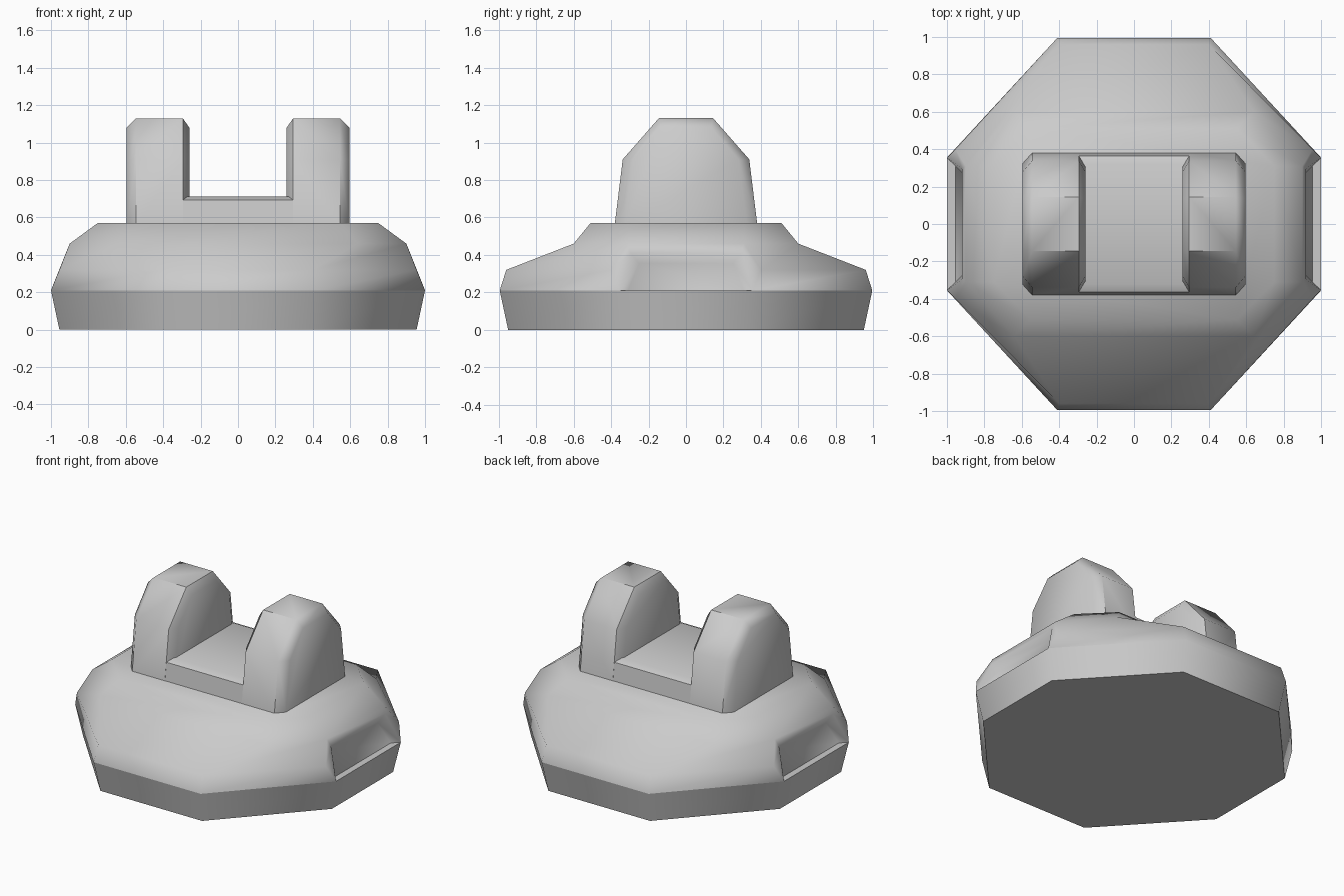
import bpy, bmesh, math

if "Cube" in bpy.data.objects:
    bpy.data.objects.remove(bpy.data.objects["Cube"])


def finish(name, bm, crease_z=None):
    """Make an object; smooth the gentle edges, keep the rest sharp."""
    bmesh.ops.recalc_face_normals(bm, faces=bm.faces[:])
    limit = math.radians(48.3)
    for f in bm.faces:
        f.smooth = True
    for e in bm.edges:
        on_crease = crease_z is not None and all(abs(v.co.z - crease_z) < 1e-4 for v in e.verts)
        e.smooth = e.calc_face_angle(0) < limit and not on_crease
    mesh = bpy.data.meshes.new(name)
    bm.to_mesh(mesh)
    bm.free()
    ob = bpy.data.objects.new(name, mesh)
    bpy.context.collection.objects.link(ob)
    return ob


def loft(bm, loops, skip=lambda ring, side: False):
    """Join closed loops of points with quads and cap both ends."""
    rings = [[bm.verts.new(p) for p in loop] for loop in loops]
    n = len(rings[0])
    for r in range(len(rings) - 1):
        a, b = rings[r], rings[r + 1]
        for i in range(n):
            j = (i + 1) % n
            if not skip(r, i):
                bm.faces.new((a[i], a[j], b[j], b[i]))
    bm.faces.new(rings[0])
    bm.faces.new(rings[-1])
    return rings


def octagon(fx, fy, sx, sy, z):
    """Front corner (fx, fy) and side corner (sx, sy), mirrored both ways."""
    return [(sx, -sy, z), (sx, sy, z), (fx, fy, z), (-fx, fy, z),
            (-sx, sy, z), (-sx, -sy, z), (-fx, -fy, z), (fx, -fy, z)]


# Eight-sided base, with its left and right slopes left open for the recesses
bm = bmesh.new()
rings = loft(bm, [octagon(0.39, 0.95, 0.955, 0.335, 0),
                  octagon(0.41, 0.995, 1.0, 0.355, 0.21),
                  octagon(0.40, 0.96, 0.955, 0.40, 0.32),
                  octagon(0.64, 0.60, 0.90, 0.31, 0.46),
                  octagon(0.55, 0.51, 0.75, 0.31, 0.57)],
             skip=lambda r, i: r in (1, 2) and i in (0, 4))

# Recess on each side: rim, bevelled walls, sloped back and small floor
for i, s in ((0, 1), (4, -1)):
    def pair(x, y, z):
        return [bm.verts.new((s * x, t * s * y, z)) for t in (-1, 1)]
    low, mid, top = [(r[i], r[i + 1]) for r in rings[1:4]]
    lip = pair(0.92, 0.295, 0.41)
    back_top = pair(0.895, 0.25, 0.355)
    back_low = pair(0.955, 0.31, 0.21)
    for k in (0, 1):
        bm.faces.new((low[k], mid[k], lip[k]))
        bm.faces.new((mid[k], top[k], lip[k]))
        bm.faces.new((low[k], lip[k], back_top[k], back_low[k]))
    for a, b in ((top, lip), (lip, back_top), (back_top, back_low), (back_low, low)):
        bm.faces.new((a[0], a[1], b[1], b[0]))
finish("base", bm, crease_z=0.21)


def section(x, half):
    """Symmetric y-z outline placed at x."""
    return [(x, y, z) for y, z in half] + [(x, -y, z) for y, z in reversed(half)]


# Two upright lugs with chamfered faces
full = [(0.381, 0.56), (0.338, 0.91), (0.145, 1.13)]
inset = [(0.325, 0.56), (0.28, 0.91), (0.135, 1.08)]
for side, s in (("left", -1), ("right", 1)):
    bm = bmesh.new()
    loft(bm, [section(s * 0.26, inset), section(s * 0.295, full),
              section(s * 0.545, full), section(s * 0.595, inset)])
    finish(side + "_lug", bm)

# Saddle block bridging the lugs
bm = bmesh.new()
saddle = [(0.38, 0.56), (0.364, 0.693), (0.32, 0.713)]
loft(bm, [section(-0.40, saddle), section(0.40, saddle)])
finish("saddle", bm)
